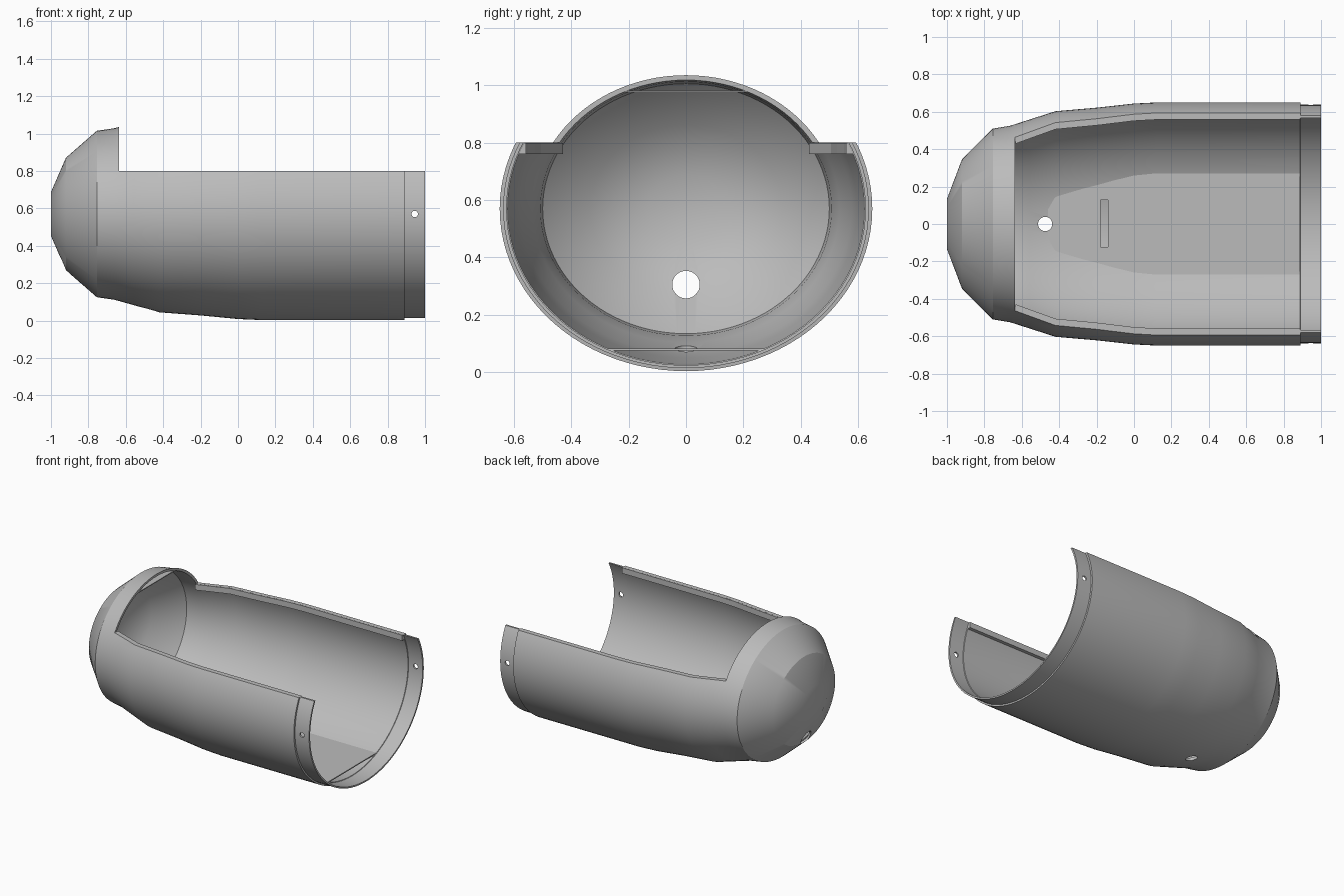
import bpy, bmesh, math
from mathutils import Matrix

if "Cube" in bpy.data.objects:
    bpy.data.objects.remove(bpy.data.objects["Cube"])

AXIS_Z, SQUASH, RIM = 0.57, 0.872, 0.80
SEGMENTS = 96

grey = bpy.data.materials.new("light grey")
grey.use_nodes = True
grey.diffuse_color = (0.5, 0.5, 0.5, 1)
grey.node_tree.nodes["Principled BSDF"].inputs["Base Color"].default_value = (0.5, 0.5, 0.5, 1)

# Outer half-widths (x, radius), nose to open end, and wall thickness by zone
OUTER = [(-1, 0.134), (-0.92, 0.345), (-0.755, 0.51), (-0.66, 0.526), (-0.56, 0.558),
         (-0.42, 0.603), (-0.2, 0.622), (0, 0.644), (0.12, 0.65), (0.89, 0.65),
         (0.891, 0.638), (1, 0.638)]
INNER = [(-0.985, 0.134), (-0.91, 0.335), (-0.75, 0.5), (-0.66, 0.508), (-0.56, 0.535),
         (-0.42, 0.578), (-0.2, 0.597), (0, 0.617), (0.12, 0.622), (0.888, 0.622),
         (0.89, 0.626), (1, 0.626)]


def radius_at(profile, x):
    for (x0, r0), (x1, r1) in zip(profile, profile[1:]):
        if x0 <= x <= x1:
            return r0 + (r1 - r0) * (x - x0) / (x1 - x0)


def chord(profile, x, z):
    """Half-width of the elliptical section at a given height."""
    r = radius_at(profile, x)
    return r * math.sqrt(max(0, 1 - ((z - AXIS_Z) / (r * SQUASH)) ** 2))


def make(name, bm):
    bmesh.ops.recalc_face_normals(bm, faces=bm.faces)
    mesh = bpy.data.meshes.new(name)
    bm.to_mesh(mesh)
    bm.free()
    obj = bpy.data.objects.new(name, mesh)
    bpy.context.collection.objects.link(obj)
    mesh.materials.append(grey)
    return obj


def box(name, lo, hi):
    bm = bmesh.new()
    bmesh.ops.create_cube(bm, size=1)
    for v in bm.verts:
        v.co = [(a + b) / 2 + c * (b - a) for a, b, c in zip(lo, hi, v.co)]
    return make(name, bm)


def rod(name, centre, r, length, axis):
    bm = bmesh.new()
    turn = {"X": Matrix.Rotation(math.pi / 2, 4, "Y"),
            "Y": Matrix.Rotation(math.pi / 2, 4, "X"), "Z": Matrix()}[axis]
    bmesh.ops.create_cone(bm, cap_ends=True, segments=32, radius1=r, radius2=r,
                          depth=length, matrix=Matrix.Translation(centre) @ turn)
    return make(name, bm)


def cut(obj, cutter):
    mod = obj.modifiers.new("cut", "BOOLEAN")
    mod.operation, mod.solver, mod.object = "DIFFERENCE", "EXACT", cutter
    bpy.context.view_layer.objects.active = obj
    bpy.ops.object.modifier_apply(modifier=mod.name)
    bpy.data.objects.remove(cutter)


def smooth(obj, degrees):
    bpy.ops.object.select_all(action="DESELECT")
    obj.select_set(True)
    bpy.context.view_layer.objects.active = obj
    bpy.ops.object.shade_smooth_by_angle(angle=math.radians(degrees))


def slab(name, outline, z0, z1):
    """Flat plate from an outline in plan."""
    bm = bmesh.new()
    face = bm.faces.new([bm.verts.new((x, y, z0)) for x, y in outline])
    top = bmesh.ops.extrude_face_region(bm, geom=[face])["geom"]
    bmesh.ops.translate(bm, vec=(0, 0, z1 - z0),
                        verts=[v for v in top if isinstance(v, bmesh.types.BMVert)])
    return make(name, bm)


# Hollow body: closed wall profile swept round an ellipse
bm = bmesh.new()
rings = []
for x, r in OUTER + INNER[::-1]:
    angles = [math.tau * i / SEGMENTS for i in range(SEGMENTS)]
    rings.append([bm.verts.new((x, r * math.cos(a), AXIS_Z + SQUASH * r * math.sin(a)))
                  for a in angles])
for a, b in zip(rings, rings[1:]):
    for i in range(SEGMENTS):
        j = (i + 1) % SEGMENTS
        bm.faces.new((a[i], a[j], b[j], b[i]))
bm.faces.new(rings[0])
bm.faces.new(rings[-1])
body = make("body_shell", bm)

# Open top, nose hole, drain hole and end-ring fixing holes
cut(body, box("opening_cutter", (-0.635, -1, RIM), (1.2, 1, 1.5)))
cut(body, rod("nose_cutter", (-0.95, 0, 0.305), 0.048, 0.5, "X"))
cut(body, rod("drain_cutter", (-0.475, 0, 0.05), 0.038, 0.3, "Z"))
cut(body, rod("fixing_cutter", (0.945, 0, 0.57), 0.017, 2, "Y"))
smooth(body, 25)

# Inner lips under the cut edges
stations = [-0.634, -0.56, -0.42, -0.2, 0, 0.12, 0.888]
for side, name in ((1, "back_lip"), (-1, "front_lip")):
    edge = [(x, chord(OUTER, x, RIM)) for x in stations]
    outline = [(x, side * (y - 0.036)) for x, y in edge]
    outline += [(x, side * (y - 0.006)) for x, y in reversed(edge)]
    slab(name, outline, 0.76, RIM - 0.0005)

# Flat floor with a slot and the drain hole
steps = [-0.5 + 0.04 * i for i in range(16)] + [0.12, 0.888]
half = [(x, chord(INNER, x, 0.08) + 0.012) for x in steps if chord(INNER, x, 0.08) > 0]
floor = slab("floor_plate", half + [(x, -y) for x, y in reversed(half)], 0.075, 0.082)
cut(floor, box("slot_cutter", (-0.18, -0.123, 0), (-0.14, 0.128, 0.2)))
cut(floor, rod("floor_drain_cutter", (-0.475, 0, 0.05), 0.038, 0.3, "Z"))

# Small plate under the collar roof
half = [(x, chord(INNER, x, 0.98) + 0.006) for x in (-0.75, -0.7, -0.66, -0.637)]
slab("roof_plate", half + [(x, -y) for x, y in reversed(half)], 0.977, 0.983)
